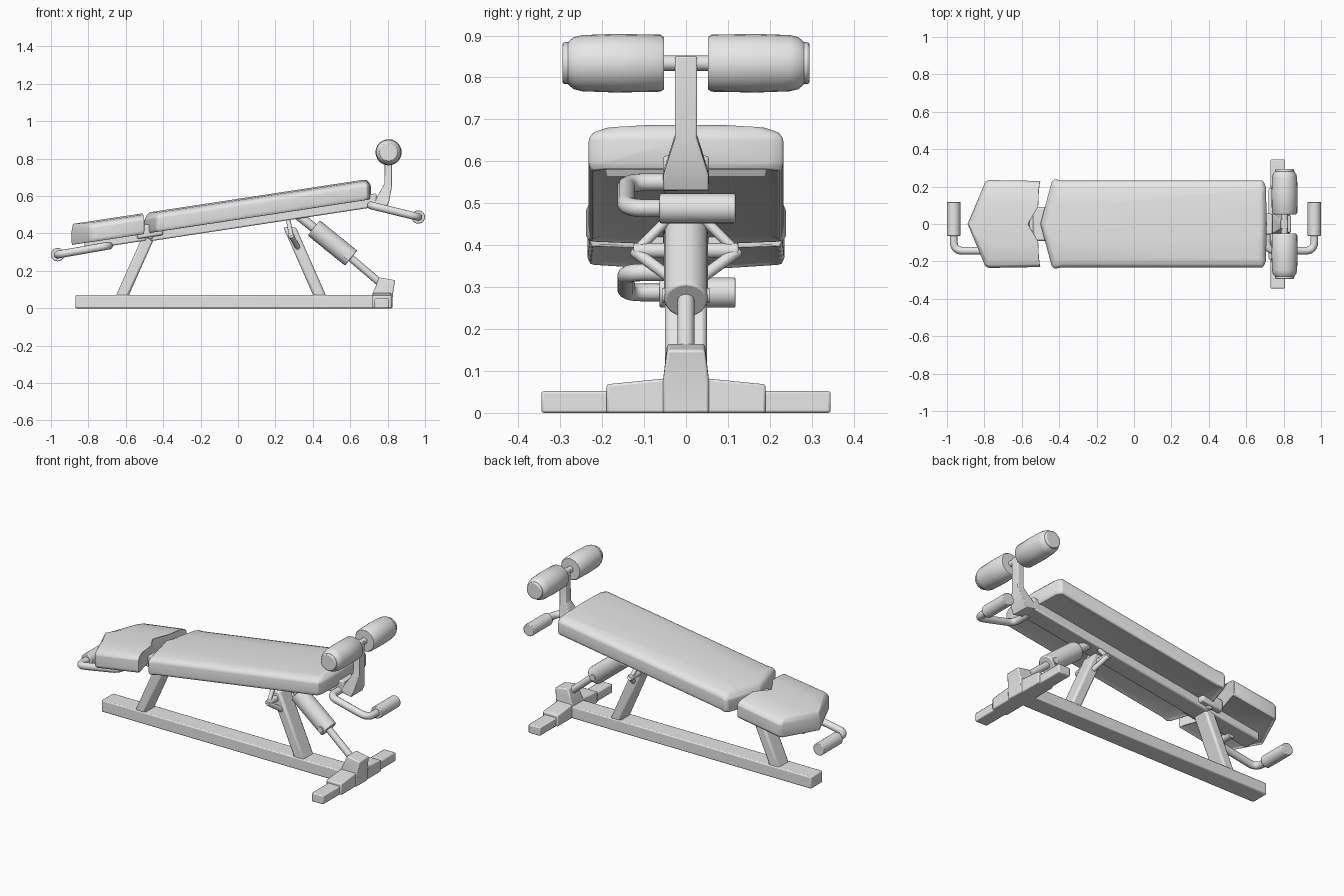
import bpy, bmesh, math
from mathutils import Vector

cube = bpy.data.objects.get("Cube")
if cube:
    bpy.data.objects.remove(cube, do_unlink=True)

grey = bpy.data.materials.new("light_grey")
grey.use_nodes = True
grey.diffuse_color = (0.8, 0.8, 0.8, 1)
grey.node_tree.nodes["Principled BSDF"].inputs["Base Color"].default_value = (0.8, 0.8, 0.8, 1)

SLOPE = 0.152   # rise of the bench per unit of length
DECK = 0.472    # height of the pad underside at the middle


def finish(name, bm, bevel=0.0, segments=2, angle=35):
    bmesh.ops.recalc_face_normals(bm, faces=bm.faces)
    mesh = bpy.data.meshes.new(name)
    bm.to_mesh(mesh)
    bm.free()
    mesh.materials.append(grey)
    ob = bpy.data.objects.new(name, mesh)
    bpy.context.collection.objects.link(ob)
    if bevel:
        mod = ob.modifiers.new("bevel", "BEVEL")
        mod.width, mod.segments = bevel, segments
        mod.limit_method, mod.angle_limit = "ANGLE", math.radians(25)
    bpy.ops.object.select_all(action="DESELECT")
    ob.select_set(True)
    bpy.context.view_layer.objects.active = ob
    bpy.ops.object.shade_smooth_by_angle(angle=math.radians(angle))
    return ob


def loft(rings):
    """Bridge closed rings of points and cap both ends."""
    bm = bmesh.new()
    rows = [[bm.verts.new(p) for p in ring] for ring in rings]
    for a, b in zip(rows, rows[1:]):
        for i in range(len(a)):
            j = (i + 1) % len(a)
            bm.faces.new((a[i], a[j], b[j], b[i]))
    bm.faces.new(rows[0])
    bm.faces.new(rows[-1])
    return bm


def sloped(bm):
    for v in bm.verts:
        v.co.z += DECK + SLOPE * v.co.x
    return bm


def box(x0, x1, w, z0, z1):
    return loft([[(x0, -w, z), (x1, -w, z), (x1, w, z), (x0, w, z)] for z in (z0, z1)])


def sweep(name, start, end, sections, bevel=0.0):
    """Lathe (distance, radius) sections along the line from start to end."""
    start, end = Vector(start), Vector(end)
    turn = (end - start).to_track_quat("Z", "Y")
    length = (end - start).length
    rings = []
    for t, r in sections:
        rings.append([start + turn @ Vector((r * math.cos(k * math.pi / 12),
                      r * math.sin(k * math.pi / 12), t * length)) for k in range(24)])
    return finish(name, loft(rings), bevel)


def rod(name, start, end, r, bevel=0.0):
    return sweep(name, start, end, [(0, r), (1, r)], bevel)


def tube(name, points, r, fillet=0.05):
    """Round pipe through the points, with filleted corners."""
    pts = [Vector(p) for p in points]
    path = [pts[0]]
    for a, b, c in zip(pts, pts[1:], pts[2:]):
        p, q = b + (a - b).normalized() * fillet, b + (c - b).normalized() * fillet
        path += [p.lerp(b, t / 6).lerp(b.lerp(q, t / 6), t / 6) for t in range(7)]
    path.append(pts[-1])
    curve = bpy.data.curves.new(name, "CURVE")
    curve.dimensions = "3D"
    curve.bevel_depth, curve.bevel_resolution, curve.use_fill_caps = r, 4, True
    spline = curve.splines.new("POLY")
    spline.points.add(len(path) - 1)
    for s, p in zip(spline.points, path):
        s.co = (*p, 1)
    curve.materials.append(grey)
    ob = bpy.data.objects.new(name, curve)
    bpy.context.collection.objects.link(ob)


def pad(name, half):
    """Cushion from half an outline, mirrored in y and crowned on top."""
    outline = half + [(x, -y) for x, y in reversed(half) if y]
    cx = sum(x for x, y in half) / len(half)
    layers = [(0.97, 0.87, 0.008), (0.99, 0.97, 0), (1, 1, 0.015), (1, 1, 0.078),
              (0.985, 0.95, 0.095), (0.97, 0.82, 0.106), (0.95, 0.4, 0.113)]
    rings = [[(cx + (x - cx) * sx, y * sy, z) for x, y in outline] for sx, sy, z in layers]
    finish(name, sloped(loft(rings)), 0.006, angle=40)


# Cushions
pad("head_pad", [(-0.89, 0), (-0.795, 0.225), (-0.775, 0.235), (-0.5, 0.23), (-0.56, 0)])
pad("back_pad", [(-0.5, 0), (-0.44, 0.225), (-0.425, 0.24), (-0.39, 0.232),
                 (0.69, 0.232), (0.705, 0.2), (0.71, 0)])

# Sloping spine under the cushions and the joint between them
finish("spine_beam", sloped(box(-0.47, 0.74, 0.055, -0.042, 0.03)), 0.008)
finish("head_beam", sloped(box(-0.82, -0.49, 0.055, -0.035, 0.03)), 0.008)
finish("pad_joint", sloped(box(-0.54, -0.4, 0.09, -0.02, 0.05)), 0.01)

# Floor beam
finish("floor_beam", box(-0.87, 0.76, 0.055, 0, 0.07), 0.006)

# Cross foot: bar, tapered sleeve and upright block
finish("foot_bar", box(0.73, 0.808, 0.345, 0, 0.052), 0.006)
sleeve = [(-0.19, 0), (-0.19, 0.068), (-0.05, 0.082), (0.05, 0.082), (0.19, 0.068), (0.19, 0)]
finish("foot_sleeve", loft([[(x, y, z) for y, z in sleeve] for x in (0.72, 0.82)]), 0.006)
layers = [(0.718, 0.825, 0.055, 0, 0), (0.718, 0.828, 0.055, 0.075, 0.075),
          (0.755, 0.84, 0.045, 0.165, 0.15)]
finish("foot_block", loft([[(a, -w, za), (b, -w, zb), (b, w, zb), (a, w, za)]
                           for a, b, w, za, zb in layers]), 0.006)

# Slanted legs with their pivot pins
for name, low, high, top, pin in (("head_leg", -0.622, -0.47, 0.4, 0.075),
                                  ("foot_leg", 0.44, 0.275, 0.435, 0.125)):
    bm = loft([[(x - 0.034, -0.05, z), (x + 0.034, -0.05, z), (x + 0.034, 0.05, z),
                (x - 0.034, 0.05, z)] for x, z in ((low, 0.06), (high, top))])
    finish(name, bm, 0.012)
    px = high + 0.01 if high > 0 else high
    rod(name + "_pin", (px, -pin, 0.387), (px, pin, 0.387), 0.018, 0.004)

# Side braces of the foot leg
for side, s in (("left", 1), ("right", -1)):
    rod(side + "_brace", (0.285, 0.125 * s, 0.387), (0.32, 0.04 * s, 0.325), 0.014)
    rod(side + "_hanger", (0.285, 0.115 * s, 0.39), (0.27, 0.04 * s, 0.465), 0.012)

# Damper between the spine and the cross foot
rod("damper_body", (0.405, 0, 0.43), (0.605, 0, 0.268), 0.052, 0.006)
rod("damper_rod", (0.59, 0, 0.28), (0.795, 0, 0.105), 0.02)
rod("damper_mount", (0.31, 0, 0.507), (0.42, 0, 0.418), 0.025)
rod("damper_pin", (0.585, -0.056, 0.28), (0.585, 0.056, 0.28), 0.018)

# Roller post, flared at its foot
layers = [(0.715, 0.79, 0.055, 0.545, 0.53), (0.735, 0.808, 0.053, 0.58, 0.57),
          (0.782, 0.824, 0.026, 0.665, 0.655), (0.784, 0.824, 0.026, 0.85, 0.85)]
finish("roller_post", loft([[(a, -w, za), (b, -w, zb), (b, w, zb), (a, w, za)]
                            for a, b, w, za, zb in layers]), 0.004)

# Leg rollers on their axle
rod("roller_axle", (0.805, -0.27, 0.834), (0.805, 0.27, 0.834), 0.018)
for side, s in (("left", 1), ("right", -1)):
    sweep(side + "_roller", (0.805, 0.052 * s, 0.834), (0.805, 0.282 * s, 0.834),
          [(0, 0.045), (0, 0.062), (0.04, 0.068), (0.5, 0.07), (0.85, 0.067),
           (0.94, 0.062), (1, 0.05)])
    rod(side + "_roller_cap", (0.805, 0.27 * s, 0.834), (0.805, 0.295 * s, 0.834), 0.05, 0.006)

# Hand grips at both ends
for name, x, z, inner, iz in (("head", -0.964, 0.287, -0.69, 0.335),
                              ("foot", 0.964, 0.488, 0.71, 0.55)):
    rod(name + "_grip", (x, -0.063, z), (x, 0.118, z), 0.036, 0.004)
    tube(name + "_handle", [(x, -0.05, z), (x, -0.143, z), (inner, -0.143, iz),
                            (inner, -0.02, iz)], 0.021)
